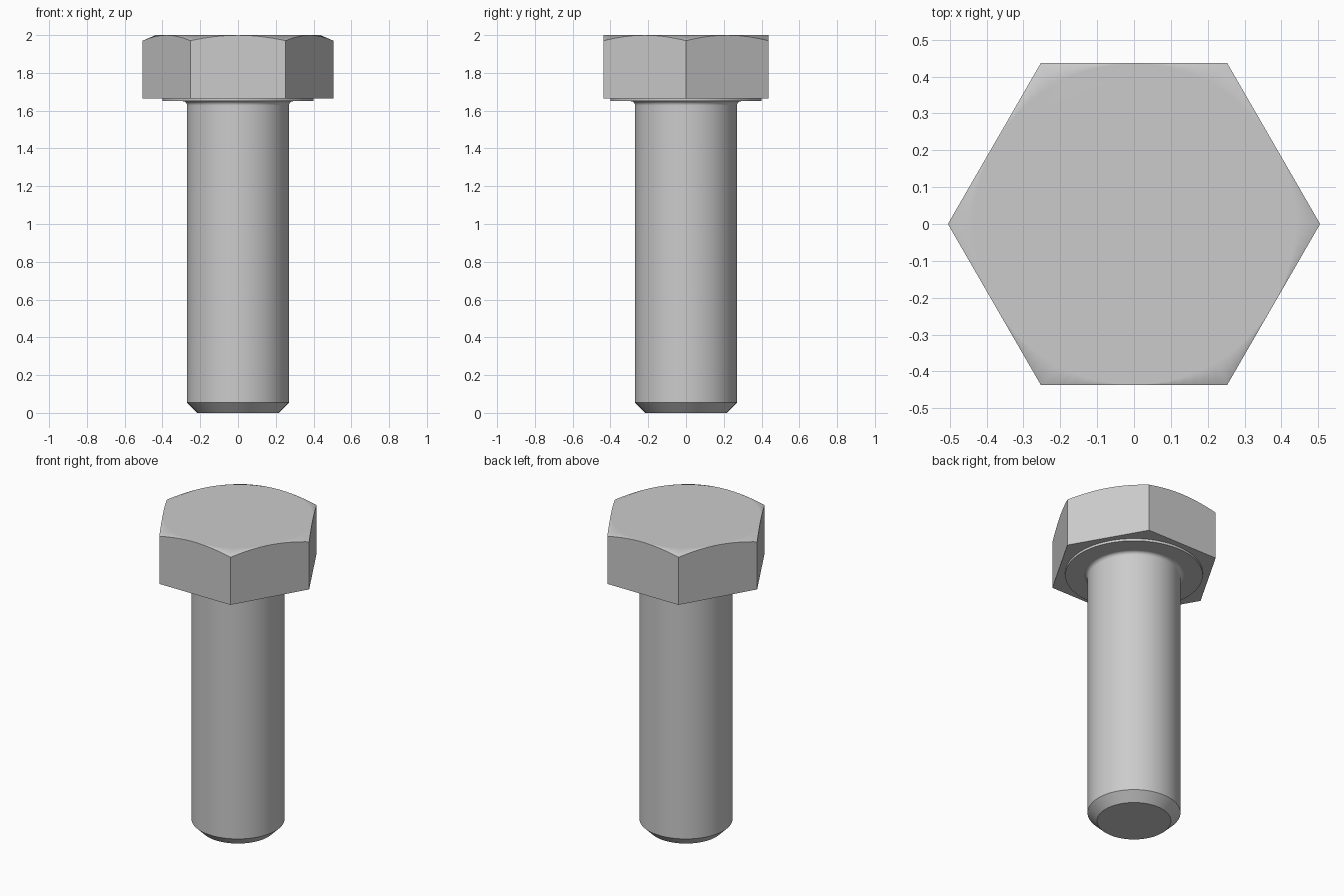
import bpy
import bmesh
from math import cos, sin, pi, radians
from mathutils import Vector

cube = bpy.data.objects.get("Cube")
if cube:
    bpy.data.objects.remove(cube, do_unlink=True)

steel = bpy.data.materials.new("grey_steel")
steel.use_nodes = True
GREY = (0.6, 0.6, 0.6, 1)
steel.diffuse_color = GREY
steel.node_tree.nodes["Principled BSDF"].inputs["Base Color"].default_value = GREY

SHANK_R, HEAD_R, CHAMFER_R = 0.27, 0.505, 0.436
HEAD_BOTTOM, TOP = 1.665, 2.0
CHAMFER_SLOPE = 0.43


def loft(name, rings):
    """Join rings of equal point count and cap both ends."""
    bm = bmesh.new()
    loops = [[bm.verts.new(p) for p in ring] for ring in rings]
    for a, b in zip(loops, loops[1:]):
        for i in range(len(a)):
            j = (i + 1) % len(a)
            bm.faces.new((a[i], a[j], b[j], b[i]))
    bm.faces.new(loops[0][::-1])
    bm.faces.new(loops[-1])
    bmesh.ops.recalc_face_normals(bm, faces=bm.faces)
    mesh = bpy.data.meshes.new(name)
    bm.to_mesh(mesh)
    bm.free()
    mesh.materials.append(steel)
    obj = bpy.data.objects.new(name, mesh)
    bpy.context.collection.objects.link(obj)
    bpy.ops.object.select_all(action="DESELECT")
    obj.select_set(True)
    bpy.context.view_layer.objects.active = obj
    bpy.ops.object.shade_smooth_by_angle(angle=radians(30))
    normals = obj.modifiers.new("weighted_normals", "WEIGHTED_NORMAL")
    normals.keep_sharp = True
    return obj


def circle(r, z, n=72):
    return [(r * cos(2 * pi * i / n), r * sin(2 * pi * i / n), z) for i in range(n)]


# Shank with chamfered tip, fillet under the head and washer face
fillet = 0.022
washer_z = 1.65
profile = [(0.215, 0), (SHANK_R, 0.055)]
for k in range(7):
    a = k / 6 * pi / 2
    profile.append((SHANK_R + fillet * (1 - cos(a)), washer_z - fillet * (1 - sin(a))))
profile += [(0.4, washer_z), (0.4, HEAD_BOTTOM + 0.005)]
loft("shank", [circle(r, z) for r, z in profile])

# Hexagonal head, its top corners cut by a shallow cone
corners = [Vector((HEAD_R * cos(k * pi / 3), HEAD_R * sin(k * pi / 3), 0)) for k in range(6)]
STEPS = 16
outline = [corners[k].lerp(corners[(k + 1) % 6], s / STEPS)
           for k in range(6) for s in range(STEPS)]
lower = [(p.x, p.y, HEAD_BOTTOM) for p in outline]
upper = [(p.x, p.y, TOP - CHAMFER_SLOPE * (p.length - CHAMFER_R)) for p in outline]
rim = [(*(p.normalized() * CHAMFER_R).xy, TOP) for p in outline]
loft("hex_head", [lower, upper, rim])
